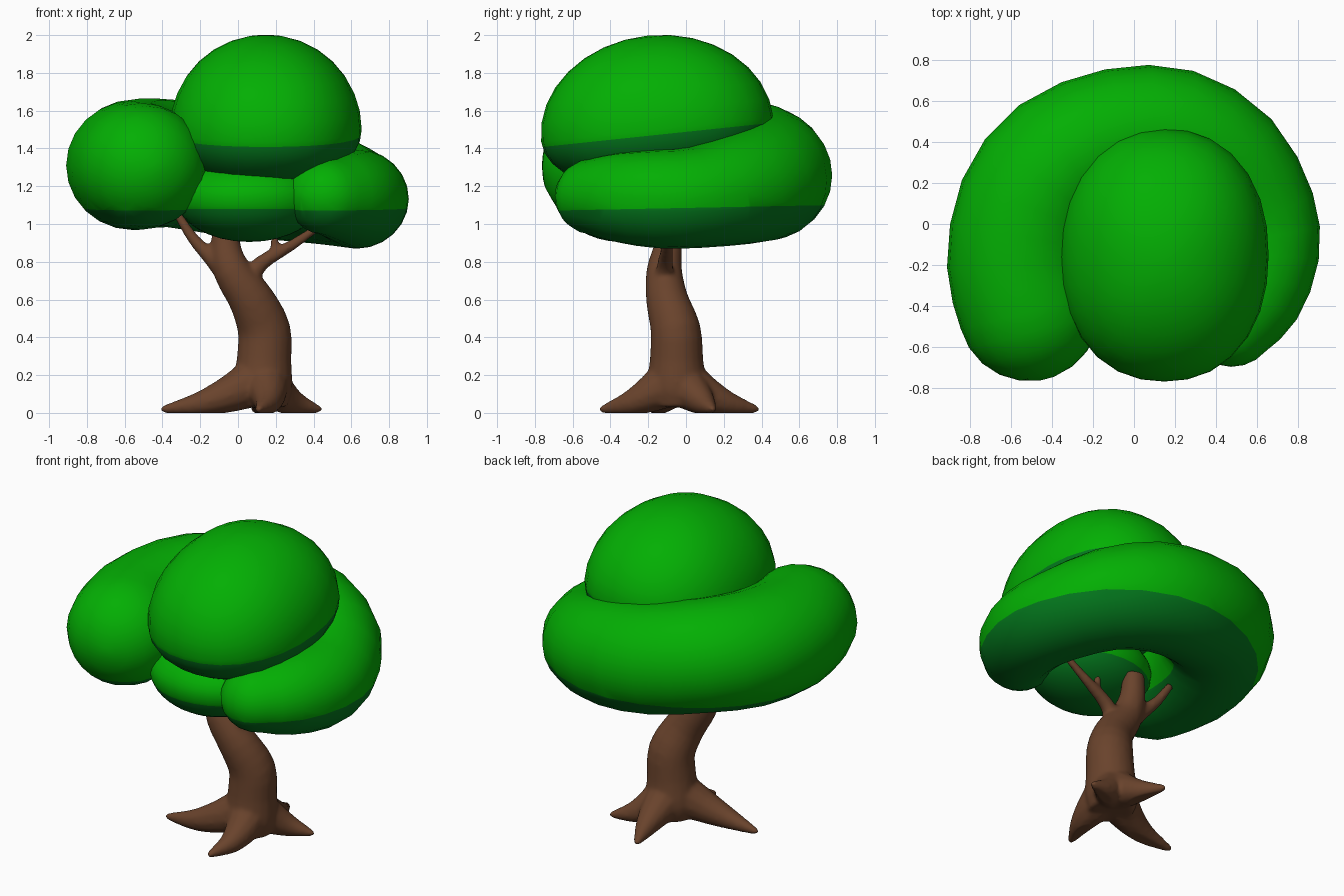
import bpy, bmesh, math
from mathutils import Vector, Matrix

if "Cube" in bpy.data.objects:
    bpy.data.objects.remove(bpy.data.objects["Cube"])


def material(name, rgb):
    m = bpy.data.materials.new(name)
    m.diffuse_color = (*rgb, 1)
    m.use_nodes = True
    m.node_tree.nodes["Principled BSDF"].inputs["Base Color"].default_value = m.diffuse_color
    return m


LEAF = material("leaf green", (0.001, 0.43, 0.001))
SHADE = material("dark leaf green", (0.001, 0.185, 0.012))
BARK = material("bark brown", (0.142, 0.056, 0.025))


def finish(bm, name, mats):
    bmesh.ops.recalc_face_normals(bm, faces=bm.faces)
    for f in bm.faces:
        f.smooth = True
    me = bpy.data.meshes.new(name)
    bm.to_mesh(me)
    bm.free()
    ob = bpy.data.objects.new(name, me)
    bpy.context.collection.objects.link(ob)
    for m in mats:
        me.materials.append(m)
    return ob


def two_tone(bm, co, no):
    """Cut along a plane and give the faces below it the second colour."""
    co, no = Vector(co), Vector(no).normalized()
    bmesh.ops.bisect_plane(bm, geom=bm.verts[:] + bm.edges[:] + bm.faces[:],
                           dist=1e-5, plane_co=co, plane_no=no)
    for f in bm.faces:
        f.material_index = int((f.calc_center_median() - co).dot(no) < 0)


def spline(keys, steps):
    """Catmull-Rom through key tuples (x, y, z, width radius, height radius)."""
    k = [Vector(p) for p in keys]
    k = [2 * k[0] - k[1]] + k + [2 * k[-1] - k[-2]]
    out = []
    for i in range(1, len(k) - 2):
        a, b, c, d = k[i - 1:i + 3]
        for s in range(steps):
            t = s / steps
            out.append(0.5 * (2 * b + (c - a) * t + (2 * a - 5 * b + 4 * c - d) * t * t
                              + (3 * b - a - 3 * c + d) * t ** 3))
    return out + [k[-2]]


def sweep(bm, keys, ref, steps=3, sides=20, caps=0):
    """Tube with elliptical sections; caps adds rounded ends."""
    pts = spline(keys, steps)
    pos = [Vector(p[:3]) for p in pts]
    secs = []
    for i, p in enumerate(pts):
        t = (pos[min(i + 1, len(pos) - 1)] - pos[max(i - 1, 0)]).normalized()
        secs.append((pos[i], t, p[3], p[4]))

    def cap(sec, sign):
        c, t, a, b = sec
        out = []
        for j in range(1, caps + 1):
            w = j / (caps + 0.35) * math.pi / 2
            out.append((c + t * sign * a * math.sin(w), t, a * math.cos(w), b * math.cos(w)))
        return out
    secs = cap(secs[0], -1)[::-1] + secs + cap(secs[-1], 1)
    rings = []
    for c, t, a, b in secs:
        u = t.cross(Vector(ref)).normalized()
        v = u.cross(t)
        rings.append([bm.verts.new(c + u * a * math.cos(w) + v * b * math.sin(w))
                      for w in (2 * math.pi * j / sides for j in range(sides))])
    for r, s in zip(rings, rings[1:]):
        for j in range(sides):
            n = (j + 1) % sides
            bm.faces.new((r[j], r[n], s[n], s[j]))
    bm.faces.new(rings[0])
    bm.faces.new(rings[-1])


def blob(name, centre, rx, ry, up, down, tilt, cut, power=2.0):
    """Ellipsoid with a flatter underside, tilted about x, dark below the cut.
    A power over 2 makes its plan squarer."""
    bm = bmesh.new()
    bmesh.ops.create_uvsphere(bm, u_segments=28, v_segments=16, radius=1)
    for v in bm.verts:
        h = math.hypot(v.co.x, v.co.y)
        k = 1.0
        if h > 1e-4:
            k = (abs(v.co.x / h) ** power + abs(v.co.y / h) ** power) ** (-1 / power)
        v.co = (v.co.x * rx * k, v.co.y * ry * k, v.co.z * (up if v.co.z > 0 else down))
    two_tone(bm, (0, 0, cut), (0, 0, 1))
    bm.transform(Matrix.Translation(centre) @ Matrix.Rotation(math.radians(tilt), 4, 'X'))
    return finish(bm, name, (LEAF, SHADE))


# Crown: top dome and lower front clump
blob("top_foliage", (0.147, -0.152, 1.5), 0.508, 0.618, 0.5, 0.32, 6, -0.028, 2.2)
blob("lower_foliage", (0.06, -0.34, 1.14), 0.39, 0.33, 0.2, 0.235, 0, -0.06)

# Crown: horseshoe of foliage, open at the front
bm = bmesh.new()
sweep(bm, [(-0.51, -0.42, 1.305, 0.345, 0.335), (-0.555, -0.20, 1.31, 0.355, 0.342),
           (-0.51, 0.09, 1.32, 0.35, 0.345), (-0.35, 0.31, 1.32, 0.34, 0.338),
           (-0.07, 0.435, 1.275, 0.325, 0.335), (0.21, 0.435, 1.24, 0.32, 0.325),
           (0.455, 0.30, 1.19, 0.30, 0.30), (0.60, 0.05, 1.14, 0.288, 0.268),
           (0.63, -0.15, 1.132, 0.27, 0.26), (0.57, -0.35, 1.14, 0.25, 0.238),
           (0.475, -0.475, 1.145, 0.22, 0.205)], (0, 0, 1), steps=2, sides=24, caps=5)
two_tone(bm, (0, 0, 1.085), (0, -0.02, 1))
finish(bm, "ring_foliage", (LEAF, SHADE))

# Trunk, branches and roots, fused into one smooth skin
bm = bmesh.new()
sweep(bm, [(0.13, -0.05, 0.03, 0.13, 0.13), (0.13, -0.05, 0.13, 0.158, 0.158),
           (0.138, -0.05, 0.28, 0.145, 0.142), (0.138, -0.055, 0.44, 0.14, 0.133),
           (0.07, -0.10, 0.60, 0.12, 0.112), (-0.03, -0.115, 0.75, 0.10, 0.095),
           (-0.065, -0.095, 0.88, 0.08, 0.075), (-0.06, -0.075, 1.04, 0.064, 0.062)], (0, 1, 0))
branches = [
    [(-0.05, -0.11, 0.72, 0.06), (-0.14, -0.10, 0.82, 0.045), (-0.235, -0.07, 0.92, 0.032),
     (-0.32, -0.05, 1.05, 0.024)],
    [(0.04, -0.11, 0.57, 0.06), (0.065, -0.115, 0.69, 0.052), (0.12, -0.11, 0.79, 0.043),
     (0.28, -0.10, 0.885, 0.03), (0.42, -0.10, 0.98, 0.022)],
    [(0.19, -0.11, 0.83, 0.024), (0.195, -0.10, 0.94, 0.022)],
]
for keys in branches:
    sweep(bm, [(x, y, z, r, r) for x, y, z, r in keys], (0, 1, 0), sides=12)
core = Vector((0.13, -0.05))
for tip, bend in (((-0.39, -0.15), 0.04), ((0.11, -0.44), 0.04),
                  ((0.425, 0.14), 0.03), ((0.09, 0.37), -0.03)):
    d = Vector(tip) - core
    side = Vector((-d.y, d.x)).normalized() * bend
    keys = []
    for f, z, r in ((0.1, 0.16, 0.13), (0.35, 0.1, 0.1), (0.65, 0.05, 0.064), (1, 0.02, 0.022)):
        p = core + d * f + side * math.sin(math.pi * f)
        keys.append((p.x, p.y, z, r, r))
    sweep(bm, keys, (0, 0, 1), sides=12, caps=2)
trunk = finish(bm, "trunk", (BARK,))
rm = trunk.modifiers.new("fuse", 'REMESH')
rm.mode, rm.voxel_size, rm.use_smooth_shade = 'VOXEL', 0.012, True
sm = trunk.modifiers.new("soften", 'SMOOTH')
sm.factor, sm.iterations = 0.5, 10
bpy.context.view_layer.objects.active = trunk
trunk.select_set(True)
for m in ("fuse", "soften"):
    bpy.ops.object.modifier_apply(modifier=m)

# Flat foot standing on the ground
for v in trunk.data.vertices:
    v.co.z = max(v.co.z, 0)
